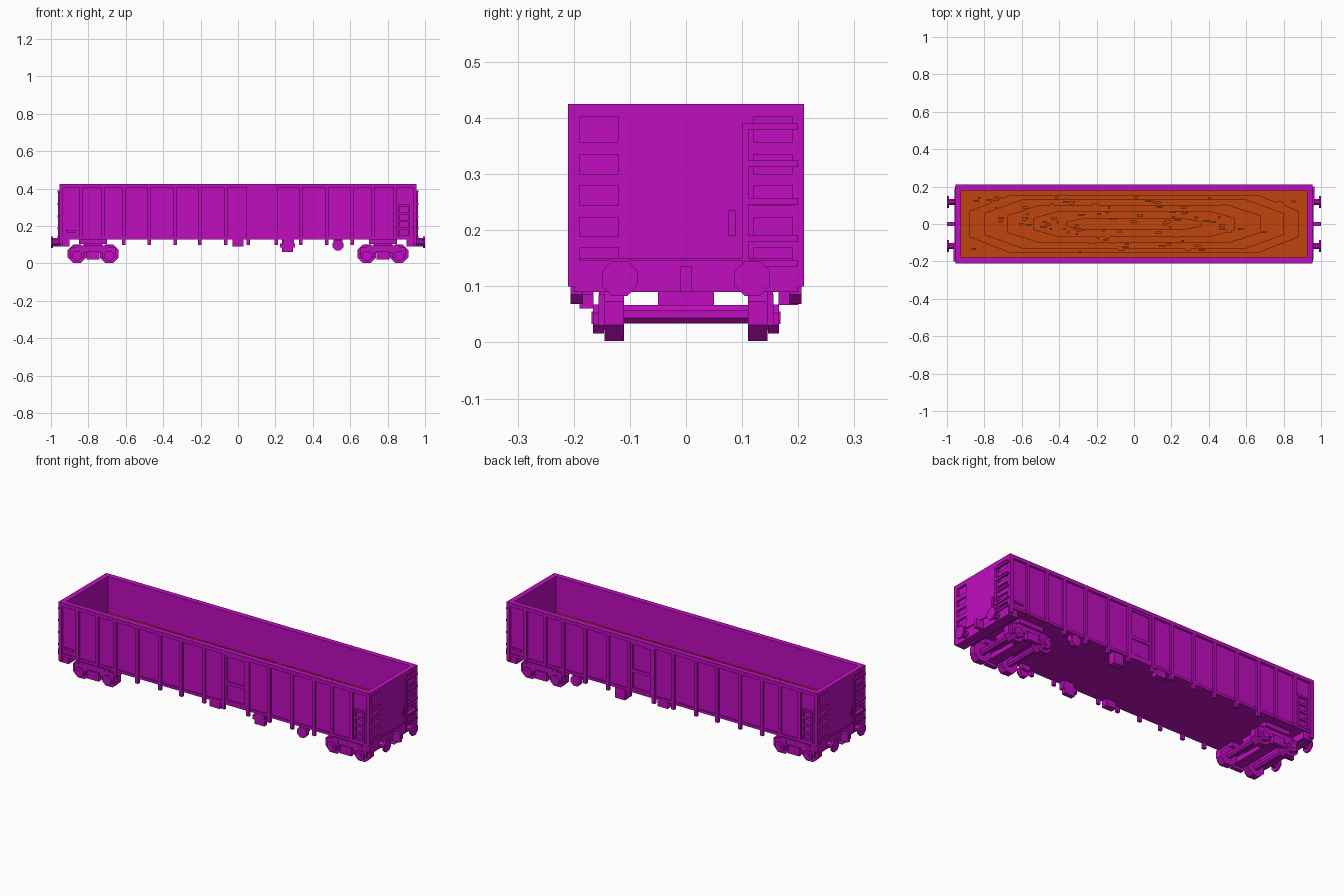
import bpy, bmesh, math, random
from mathutils import Matrix

random.seed(4)
if "Cube" in bpy.data.objects:
    bpy.data.objects.remove(bpy.data.objects["Cube"])


def material(name, rgb):
    m = bpy.data.materials.new(name)
    m.use_nodes = True
    m.diffuse_color = (*rgb, 1)
    m.node_tree.nodes["Principled BSDF"].inputs["Base Color"].default_value = (*rgb, 1)
    return m


MAGENTA = material("magenta paint", (0.53, 0.004, 0.53))
ORANGE = material("orange load", (0.53, 0.06, 0.004))


def finish(name, bm, mat):
    bmesh.ops.recalc_face_normals(bm, faces=bm.faces)
    me = bpy.data.meshes.new(name)
    bm.to_mesh(me)
    bm.free()
    me.materials.append(mat)
    ob = bpy.data.objects.new(name, me)
    bpy.context.collection.objects.link(ob)
    return ob


def boxes(name, items, mat=MAGENTA):
    """One object from boxes given as (x0, x1, y0, y1, z0, z1)."""
    bm = bmesh.new()
    for x0, x1, y0, y1, z0, z1 in items:
        m = Matrix.Translation(((x0 + x1) / 2, (y0 + y1) / 2, (z0 + z1) / 2))
        bmesh.ops.create_cube(bm, size=1, matrix=m @ Matrix.Diagonal((x1 - x0, y1 - y0, z1 - z0, 1)))
    return finish(name, bm, mat)


def prisms(name, items, mat=MAGENTA):
    """Eight-sided discs given as (centre, radius, length, axis)."""
    bm = bmesh.new()
    for c, r, length, axis in items:
        turn = Matrix.Rotation(math.pi / 2, 4, "Y" if axis == "X" else "X")
        bmesh.ops.create_cone(bm, cap_ends=True, segments=8, radius1=r, radius2=r, depth=length,
                              matrix=Matrix.Translation(c) @ turn @ Matrix.Rotation(math.pi / 8, 4, "Z"))
    return finish(name, bm, mat)


def flip_x(items):
    return items + [(-b, -a, c, d, e, f) for a, b, c, d, e, f in items]


def flip_y(items):
    return items + [(a, b, -d, -c, e, f) for a, b, c, d, e, f in items]


def half_turn(items):
    return items + [(-b, -a, -d, -c, e, f) for a, b, c, d, e, f in items]


# Body shell
boxes("floor", [(-.94, .94, -.199, .199, .128, .16)])
boxes("side_walls", flip_y([(-.94, .94, .18, .199, .128, .41)]))
boxes("end_walls", flip_x([(.925, .943, -.199, .199, .128, .41)]))
boxes("top_rim", flip_y([(-.955, .955, .18, .21, .405, .425)])
      + flip_x([(.925, .955, -.18, .18, .405, .425)]))
boxes("side_sills", flip_y([(-.955, .955, .18, .207, .128, .142)]))

# Side posts, the ones in the middle with a stub below the sill
posts = []
for x in (.055, .205, .335, .475, .61, .72, .84, -.065, -.205, -.335, -.475, -.61, -.72, -.84):
    low = .128 if abs(x) > .65 else .10
    posts.append((x - .009, x + .009, .195, .21, low, .41))
boxes("side_posts", flip_y(posts))
boxes("corner_posts", flip_x(flip_y([(.935, .955, .19, .21, .10, .41)])))

# Side doors
boxes("side_doors", flip_y([
    (.064, .076, .195, .206, .13, .405), (.184, .196, .195, .206, .13, .405),
    (.076, .184, .195, .206, .24, .257), (.076, .184, .195, .206, .138, .155),
    (.076, .184, .195, .206, .393, .405)]))

# Ladders and small plates on the sides
ladder = [(.855, .865, -.21, -.195, .14, .315), (.91, .92, -.21, -.195, .14, .315)]
ladder += [(.865, .91, -.21, -.199, z, z + .011) for z in (.14, .18, .222, .263, .304)]
boxes("side_ladders", half_turn(ladder))
boxes("side_plates", half_turn([(-.92, -.87, -.208, -.195, .165, .178)]))

# End framing with recessed panels
panels = [(.145, .168), (.19, .223), (.245, .28), (.30, .335), (.357, .402)]
edges = [.128] + [z for p in panels for z in p] + [.41]
frame = [(.94, .955, -.12, .12, .128, .41)]
for a, b in zip(edges[0::2], edges[1::2]):
    frame += flip_y([(.94, .955, .12, .19, a, b)])
boxes("end_frames", flip_x(frame))
boxes("end_sills", flip_x([(.90, .957, -.20, .20, .09, .145)]))
boxes("end_sill_ledges", flip_x([(.95, .960, -.19, .19, .145, .150)]))

# End ladders
rungs = [(.953, .964, .10, .20, z, z + .011) for z in (.135, .18, .246, .313, .379)]
boxes("end_ladders", half_turn(rungs + [(.953, .962, .10, .111, .10, .39)]))
boxes("end_plates", half_turn([(.953, .960, .076, .088, .19, .235)]))

# Buffers and couplers
stems, heads = [], []
for sx in (-1, 1):
    for sy in (-1, 1):
        stems.append(((sx * .97, sy * .118, .114), .018, .05, "X"))
        heads.append(((sx * .995, sy * .118, .114), .034, .01, "X"))
prisms("buffer_stems", stems)
prisms("buffer_heads", heads)
boxes("couplers", flip_x([(.95, 1.0, -.01, .01, .09, .135)]))

# Bogies
BX, HALF = .775, .086
wheels, axles, hubs, frames, beams = [], [], [], [], []
for s in (-1, 1):
    cx = s * BX
    for dx in (-HALF, HALF):
        x = cx + dx
        axles.append(((x, 0, .05), .018, .23, "Y"))
        for t in (-1, 1):
            wheels.append(((x, t * .128, .052), .054, .035, "Y"))
            hubs.append(((x, t * .156, .042), .028, .020, "Y"))
        frames += flip_y([(x - .035, x + .035, .143, .156, .03, .085),
                          (x - .012, x + .012, .155, .168, .033, .055)])
    frames += flip_y([(cx - .09, cx + .09, .143, .155, .055, .096),
                      (cx - .035, cx + .035, .143, .165, .022, .067)])
    beams += [(cx - .03, cx + .03, -.145, .145, .036, .066),
              (cx - .05, cx + .05, -.05, .05, .06, .13)]
    beams += flip_y([(cx - .075, cx + .075, .10, .155, .104, .13)])
prisms("wheels", wheels)
prisms("axles", axles)
prisms("axle_boxes", hubs)
boxes("bogie_frames", frames)
boxes("bogie_bolsters", beams)

# Equipment below the sills
boxes("brake_boxes", [(.225, .305, -.195, -.165, .085, .108), (.235, .295, -.19, -.165, .06, .09),
                      (.24, .30, -.20, -.165, .10, .13), (-.03, .03, -.205, -.17, .092, .13),
                      (.235, .295, .165, .20, .067, .13), (-.03, .03, .17, .205, .092, .13)])
prisms("hand_wheels", [((.535, t * .195, .097), .031, .022, "Y") for t in (-1, 1)])
boxes("hand_wheel_brackets", flip_y([(.51, .56, .17, .195, .10, .13)]))

# Load: stepped mound with loose lumps
layers = [(.88, .155, .235), (.80, .13, .25), (.68, .10, .267), (.54, .07, .28), (.36, .03, .298)]
boxes("load_base", [(-.926, .926, -.181, .181, .15, .225)], ORANGE)
bm = bmesh.new()
for hx, hy, top in layers:
    c, d = hx * .25, hy * .55
    outline = [(hx, hy - d), (hx - c, hy), (c - hx, hy), (-hx, hy - d),
               (-hx, d - hy), (c - hx, -hy), (hx - c, -hy), (hx, d - hy)]
    face = bm.faces.new([bm.verts.new((x, y, top)) for x, y in outline])
    out = bmesh.ops.extrude_face_region(bm, geom=[face])["geom"]
    for v in out:
        if isinstance(v, bmesh.types.BMVert):
            v.co.z = .21
finish("load_mound", bm, ORANGE)

lumps = []
for i in range(170):
    x, y = random.uniform(-.86, .86), random.uniform(-.15, .15)
    top = .225
    for hx, hy, z in layers:
        if abs(x) / hx < .9 and abs(y) / hy < .95 and abs(x) / hx + abs(y) / hy < 1.4:
            top = z
    w = random.choice((.006, .011, .016))
    lumps.append((x - w, x + w, y - .0055, y + .0055, top - .005, top + .009))
boxes("load_lumps", lumps, ORANGE)
